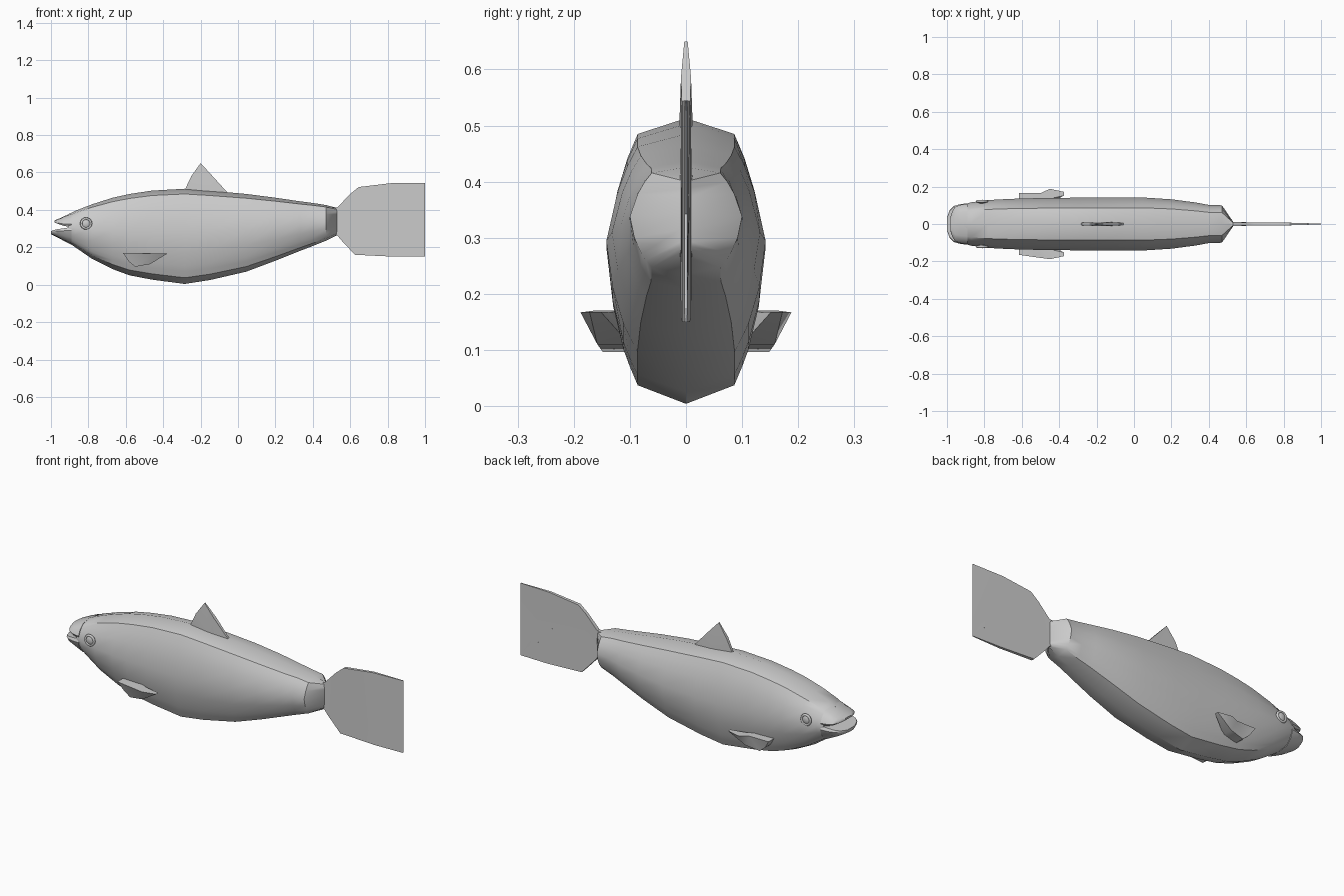
import bpy, bmesh, math

if "Cube" in bpy.data.objects:
    bpy.data.objects.remove(bpy.data.objects["Cube"])


def finish(name, bm, angle=40):
    bmesh.ops.recalc_face_normals(bm, faces=bm.faces)
    me = bpy.data.meshes.new(name)
    bm.to_mesh(me)
    bm.free()
    ob = bpy.data.objects.new(name, me)
    bpy.context.collection.objects.link(ob)
    bpy.ops.object.select_all(action='DESELECT')
    ob.select_set(True)
    bpy.context.view_layer.objects.active = ob
    bpy.ops.object.shade_smooth_by_angle(angle=math.radians(angle))
    return ob


def loft(name, stations, half, angle=40):
    """Loft a mirrored half section through (x, half width, bottom, top)."""
    section = half + [(-w, h) for w, h in half[-2:0:-1]]
    bm = bmesh.new()
    rings = [[bm.verts.new((x, w * sw, lo + (hi - lo) * h)) for sw, h in section]
             for x, w, lo, hi in stations]
    n = len(section)
    for a, b in zip(rings, rings[1:]):
        for i in range(n):
            j = (i + 1) % n
            bm.faces.new((a[i], a[j], b[j], b[i]))
    bm.faces.new(rings[0])
    bm.faces.new(rings[-1])
    return finish(name, bm, angle)


def plate(name, points, angle=40):
    """Closed fin from (x, z, y of one side, y of other side) outline points."""
    bm = bmesh.new()
    a = [bm.verts.new((x, y0, z)) for x, z, y0, y1 in points]
    b = [bm.verts.new((x, y1, z)) for x, z, y0, y1 in points]
    n = len(a)
    for i in range(n):
        j = (i + 1) % n
        bm.faces.new((a[i], a[j], b[j], b[i]))
    caps = [bm.faces.new(a), bm.faces.new(b)]
    bmesh.ops.triangulate(bm, faces=caps)
    return finish(name, bm, angle)


# Body
body_half = [(0, 1), (.61, .945), (.74, .86), (.86, .75), (1, .54),
             (.92, .34), (.79, .19), (.71, .13), (.61, .065), (0, 0)]
loft("body", [
    (-.905, .106, .225, .378), (-.87, .116, .20, .395), (-.78, .128, .138, .43),
    (-.67, .134, .083, .465), (-.58, .137, .05, .485), (-.46, .139, .027, .503),
    (-.285, .141, .004, .513), (-.15, .142, .025, .503), (.045, .142, .07, .485),
    (.2, .132, .128, .465), (.33, .115, .18, .446), (.4, .102, .207, .437),
    (.47, .1, .235, .426), (.53, .012, .265, .41)], body_half)

# Jaws
jaw_half = [(0, 1), (.61, .93), (.88, .6), (1, .2), (.93, 0), (0, 0)]
loft("upper_jaw", [(-.89, .108, .308, .384), (-.93, .102, .314, .366),
                   (-.955, .093, .322, .354), (-.97, .072, .328, .348),
                   (-.982, .035, .332, .343)], jaw_half)
loft("lower_jaw", [(-.89, .111, .214, .308), (-.93, .106, .234, .302),
                   (-.965, .096, .252, .297), (-.985, .075, .263, .292),
                   (-1, .035, .27, .287)],
     [(w, 1 - h) for w, h in reversed(jaw_half)])

# Dorsal fin
t = .013
plate("dorsal_fin", [(x, z, -s, s) for x, z, s in [
    (-.29, .495, .006), (-.25, .58, .008), (-.2, .65, .003), (-.14, .585, .009),
    (-.04, .475, .005), (-.16, .47, t)]])

# Tail fin
tail = [(.5, .41, .012), (.53, .412, .01), (.6, .485, .009), (.645, .522, .009),
        (.82, .543, .007), (1, .545, .002), (.91, .455, .004), (.8, .342, .006),
        (.91, .232, .004), (.96, .203, .003), (1, .15, .002), (.83, .15, .007),
        (.625, .16, .009), (.55, .24, .01), (.53, .265, .01), (.5, .27, .012)]
plate("tail_fin", [(x, z, -s, s) for x, z, s in tail])

# Pectoral fins and eyes on both sides
fin = [(-.615, .17, .115, .165), (-.5, .17, .12, .165), (-.45, .167, .135, .188),
       (-.375, .168, .152, .172), (-.47, .11, .10, .158), (-.55, .096, .10, .148),
       (-.585, .125, .10, .152)]
for side, s in (("right", -1), ("left", 1)):
    plate("pectoral_fin_" + side, [(x, z, a * s, b * s) for x, z, a, b in fin], 50)

    bpy.ops.mesh.primitive_torus_add(
        major_segments=16, minor_segments=6, major_radius=.026, minor_radius=.007,
        location=(-.812, s * .121, .327), rotation=(math.pi / 2, 0, 0))
    bpy.context.object.name = "eye_rim_" + side
    bpy.ops.object.shade_smooth()
    bpy.ops.mesh.primitive_uv_sphere_add(
        segments=16, ring_count=8, radius=.024, location=(-.812, s * .119, .327))
    eye = bpy.context.object
    eye.name = "eye_" + side
    eye.scale = (1, .45, 1)
    bpy.ops.object.shade_smooth()
